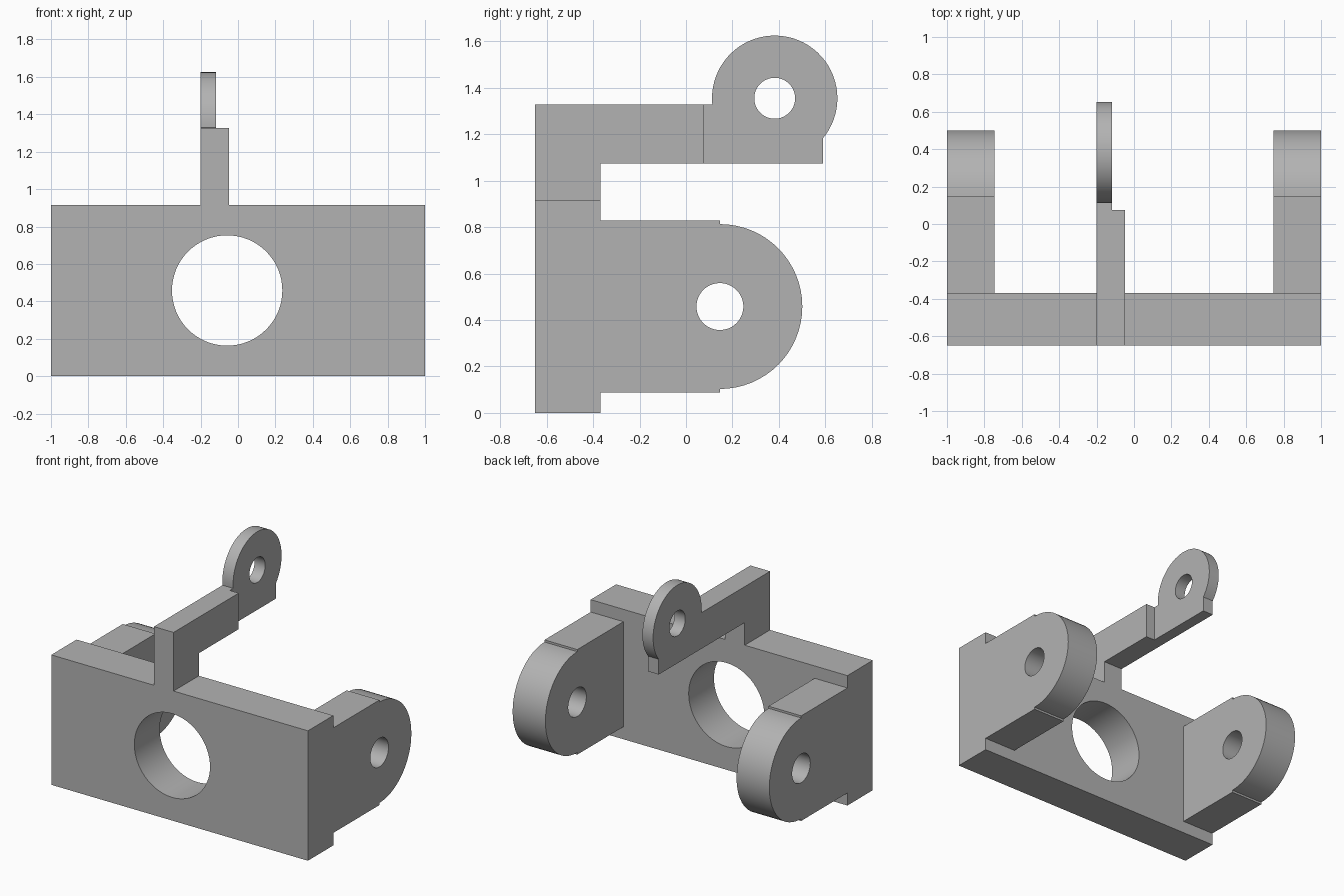
import bpy
import bmesh
from math import sin, cos, radians
from mathutils import Matrix

cube = bpy.data.objects.get("Cube")
if cube:
    bpy.data.objects.remove(cube, do_unlink=True)

# Single plain metal colour
GREY = (0.45, 0.45, 0.45, 1.0)
metal = bpy.data.materials.new("plain_grey")
metal.use_nodes = True
metal.diffuse_color = GREY
metal.node_tree.nodes["Principled BSDF"].inputs["Base Color"].default_value = GREY

# Profile planes: columns are the profile's across, up and depth directions
SIDE = Matrix(((0, 0, 1, 0), (1, 0, 0, 0), (0, 1, 0, 0), (0, 0, 0, 1)))
FRONT = Matrix(((1, 0, 0, 0), (0, 0, -1, 0), (0, 1, 0, 0), (0, 0, 0, 1)))


def arc(cx, cy, r, start, end, steps):
    angles = [radians(start + (end - start) * i / steps) for i in range(steps + 1)]
    return [(cx + r * cos(a), cy + r * sin(a)) for a in angles]


def circle(cx, cy, r, steps=64):
    return arc(cx, cy, r, 0, 360, steps)[:-1]


def extrude(name, loops, plane, low, high):
    """Fill an outline with optional hole loops and extrude from low to high."""
    curve = bpy.data.curves.new(name + "_profile", "CURVE")
    curve.dimensions = "2D"
    curve.fill_mode = "BOTH"
    curve.extrude = (high - low) / 2
    for loop in loops:
        spline = curve.splines.new("POLY")
        spline.points.add(len(loop) - 1)
        for point, (u, v) in zip(spline.points, loop):
            point.co = (u, v, 0, 1)
        spline.use_cyclic_u = True
    helper = bpy.data.objects.new(name + "_profile", curve)
    bpy.context.collection.objects.link(helper)
    graph = bpy.context.evaluated_depsgraph_get()
    mesh = bpy.data.meshes.new_from_object(helper.evaluated_get(graph))
    bpy.data.objects.remove(helper, do_unlink=True)

    # Weld the caps to the walls and stand the solid in its plane
    bm = bmesh.new()
    bm.from_mesh(mesh)
    bmesh.ops.remove_doubles(bm, verts=bm.verts, dist=0.0001)
    bm.transform(plane @ Matrix.Translation((0, 0, (low + high) / 2)))
    bmesh.ops.recalc_face_normals(bm, faces=bm.faces)
    bm.to_mesh(mesh)
    bm.free()

    mesh.name = name
    mesh.materials.clear()
    mesh.materials.append(metal)
    obj = bpy.data.objects.new(name, mesh)
    bpy.context.collection.objects.link(obj)
    bpy.ops.object.select_all(action="DESELECT")
    obj.select_set(True)
    bpy.context.view_layer.objects.active = obj
    bpy.ops.object.shade_smooth_by_angle(angle=radians(30))
    return obj


BACK, FACE = -0.368, -0.65      # rear and front of the base plate
TOP, MID = 0.915, 0.458         # plate height and bore height
ARM_LOW, ARM_TOP = 1.074, 1.328

# Base plate with its large bore
plate = [(-1, 0), (1, 0), (1, TOP), (-1, TOP)]
extrude("base_plate", [plate, circle(-0.058, MID, 0.295)], FRONT, -BACK, -FACE)

# Rounded side lugs, with a small step where the round meets the block
PIVOT = 0.146
lug = [(BACK, 0.088), (PIVOT, 0.088)]
lug += arc(PIVOT, MID, 0.355, -90, 90, 32)
lug += [(PIVOT, 0.828), (BACK, 0.828)]
for name, low in (("right_lug", -1), ("left_lug", 0.745)):
    extrude(name, [lug, circle(PIVOT, MID, 0.101)], SIDE, low, low + 0.255)

# Post and arm rising from the plate
ARM_END = 0.075
arm = [(FACE, TOP), (BACK, TOP), (BACK, ARM_LOW),
       (ARM_END, ARM_LOW), (ARM_END, ARM_TOP), (FACE, ARM_TOP)]
extrude("post_and_arm", [arm], SIDE, -0.2, -0.047)

# Thin eye at the end of the arm
EYE = (0.382, 1.355)
eye = [(ARM_END, ARM_LOW), (0.589, ARM_LOW)]
eye += arc(*EYE, 0.27, -39.9, 185.7, 44)
eye += [(ARM_END, ARM_TOP)]
extrude("arm_eye", [eye, circle(*EYE, 0.088)], SIDE, -0.2, -0.117)
